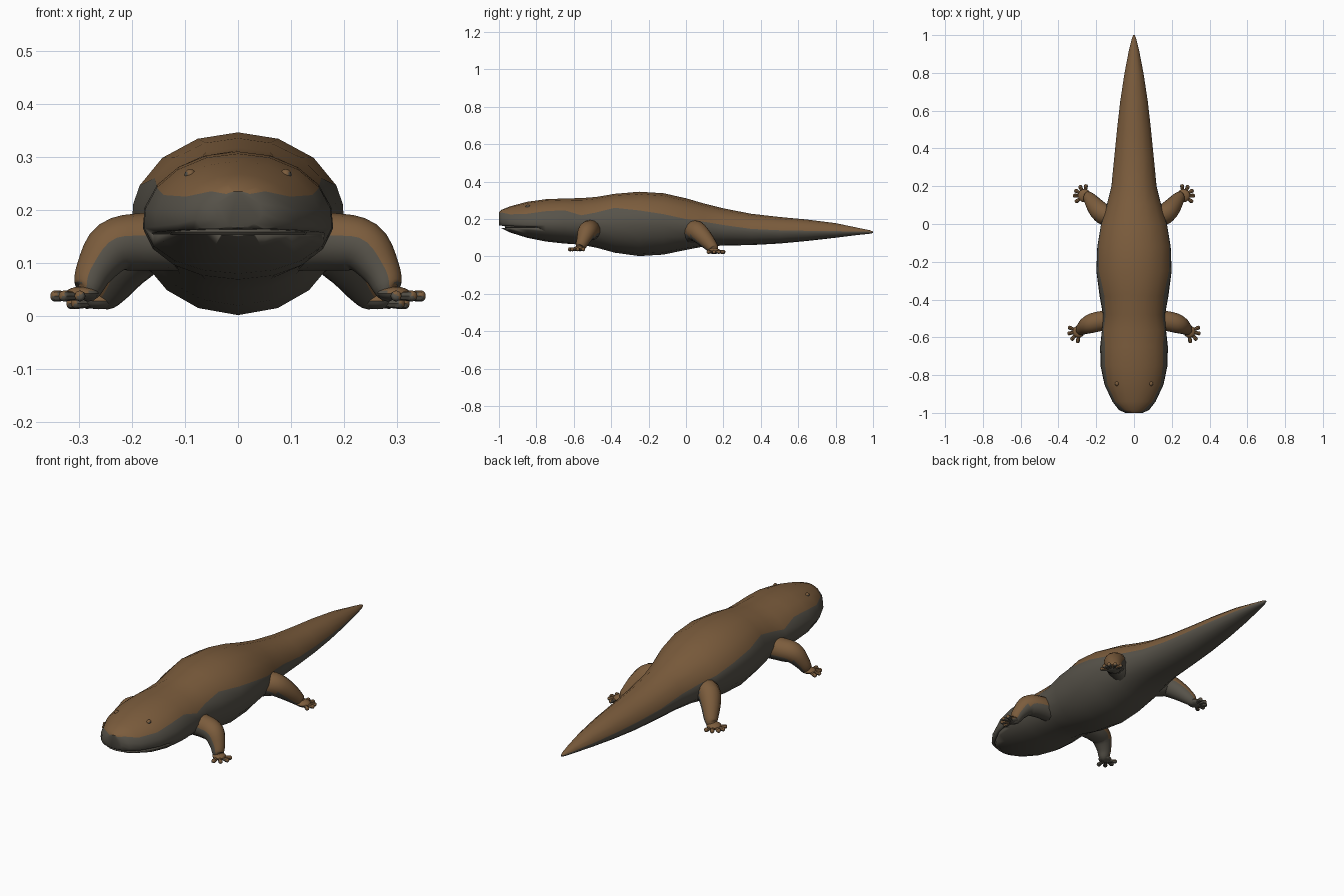
import bpy, bmesh
from math import sin, cos, asin, pi, radians
from mathutils import Vector, Matrix

cube = bpy.data.objects.get("Cube")
if cube:
    bpy.data.objects.remove(cube)


def material(name, colour):
    mat = bpy.data.materials.new(name)
    mat.use_nodes = True
    mat.diffuse_color = (*colour, 1)
    mat.node_tree.nodes["Principled BSDF"].inputs["Base Color"].default_value = (*colour, 1)
    return mat


BROWN = material("brown_back", (0.2, 0.108, 0.046))
GREY = material("grey_belly", (0.095, 0.086, 0.068))


def finish(bm, name, angle=40):
    bmesh.ops.recalc_face_normals(bm, faces=bm.faces)
    mesh = bpy.data.meshes.new(name)
    bm.to_mesh(mesh)
    bm.free()
    mesh.materials.append(BROWN)
    mesh.materials.append(GREY)
    mesh.shade_smooth()
    mesh.set_sharp_from_angle(angle=radians(angle))
    obj = bpy.data.objects.new(name, mesh)
    bpy.context.collection.objects.link(obj)
    return obj


def skin(bm, rings, slot=lambda i: 0):
    """Bridge rings of points into a closed tube."""
    loops = [[bm.verts.new(p) for p in ring] for ring in rings]
    n = len(loops[0])
    for a, b in zip(loops, loops[1:]):
        for i in range(n):
            j = (i + 1) % n
            bm.faces.new((a[i], a[j], b[j], b[i])).material_index = slot(i)
    for end in (loops[0], loops[-1]):
        bm.faces.new(end).material_index = 1


def smooth_path(points, steps=4):
    """Catmull-Rom through (x, y, z, radius) points."""
    pts = [Vector(p) for p in points]
    pts = [pts[0]] + pts + [pts[-1]]
    out = []
    for a, b, c, d in zip(pts, pts[1:], pts[2:], pts[3:]):
        for s in range(steps):
            t = s / steps
            out.append(0.5 * (2 * b + (c - a) * t + (2 * a - 5 * b + 4 * c - d) * t ** 2
                              + (3 * b - a - 3 * c + d) * t ** 3))
    return out + [pts[-1]]


def tube(bm, points, ref, sides=14):
    path = smooth_path(points)
    rings = []
    for i, p in enumerate(path):
        tangent = (path[min(i + 1, len(path) - 1)] - path[max(i - 1, 0)]).to_3d().normalized()
        u = tangent.cross(Vector(ref)).normalized()
        v = tangent.cross(u)
        rings.append([p.to_3d() + p.w * (u * cos(a) + v * sin(a))
                      for a in (2 * pi * k / sides for k in range(sides))])
    skin(bm, rings)


def ellipsoid(bm, centre, size, segments=16):
    m = Matrix.Translation(centre) @ Matrix.Diagonal((*size, 1))
    return bmesh.ops.create_uvsphere(bm, u_segments=segments, v_segments=segments // 2,
                                     radius=1, matrix=m)


# Body, head and tail: y, half width, bottom, widest height, colour edge, top
STATIONS = [
    (-1.0, .045, .167, .195, .23, .235),
    (-.985, .08, .15, .185, .235, .25),
    (-.94, .115, .128, .178, .225, .268),
    (-.85, .157, .1, .175, .228, .292),
    (-.75, .178, .08, .175, .242, .306),
    (-.65, .18, .069, .175, .247, .31),
    (-.56, .17, .063, .175, .22, .312),
    (-.48, .165, .047, .175, .235, .318),
    (-.38, .183, .02, .18, .26, .335),
    (-.25, .2, .002, .185, .246, .346),
    (-.12, .195, .01, .18, .226, .338),
    (0, .175, .035, .165, .2, .311),
    (.1, .145, .054, .15, .185, .282),
    (.2, .12, .058, .14, .168, .257),
    (.35, .105, .061, .135, .147, .228),
    (.5, .09, .069, .13, .14, .211),
    (.65, .073, .083, .13, .137, .197),
    (.8, .05, .1, .13, .135, .178),
    (.92, .027, .115, .13, .134, .153),
    (.98, .012, .121, .13, .132, .141),
    (1.0, .004, .125, .13, .131, .134)]


def section(y, w, low, mid, edge, top):
    b = asin(min(.95, (edge - mid) / (top - mid)))
    q = pi / 2
    angles = [q, b + (q - b) * .67, b + (q - b) * .33, b, b * .4] + \
             [radians(-d) for d in (5, 27, 48, 68, 90)]
    half = [(w * cos(a), y, mid + sin(a) * ((top - mid) if a > 0 else (mid - low)))
            for a in angles]
    return half + [(-x, y, z) for x, y, z in reversed(half[1:-1])]


bm = bmesh.new()
ring_size = len(section(*STATIONS[0]))
skin(bm, [section(*s) for s in STATIONS],
     lambda i: 0 if i < 3 or i >= ring_size - 3 else 1)
body = finish(bm, "body")

# Mouth slit: a thin wedge cut into the snout
bm = bmesh.new()
skin(bm, [[(-.3, y, z - h), (.3, y, z - h), (.3, y, z + h), (-.3, y, z + h)]
          for y, z, h in ((-1.1, .161, .008), (-.79, .155, .001))], lambda i: 1)
cutter = finish(bm, "mouth_cutter")
cutter.hide_render = True
cut = body.modifiers.new("mouth", 'BOOLEAN')
cut.object = cutter
cut.operation = 'DIFFERENCE'
cut.solver = 'EXACT'
bpy.context.view_layer.update()
carved = bpy.data.meshes.new_from_object(
    body.evaluated_get(bpy.context.evaluated_depsgraph_get()))
body.modifiers.clear()
body.data = carved
bpy.data.objects.remove(cutter)

# Tongue closing the inside of the mouth
bm = bmesh.new()
ellipsoid(bm, (0, -.83, .158), (.13, .14, .025), 24)
for f in bm.faces:
    f.material_index = 1
finish(bm, "tongue")

# Legs: path points, palm centre and size, toe angles
LEGS = {
    "front": ([(.1, -.51, .14, .055), (.18, -.515, .14, .054), (.235, -.53, .13, .05),
               (.27, -.55, .085, .036), (.284, -.565, .05, .026), (.295, -.57, .042, .012)],
              (.293, -.57, .043), (.032, .032, .013), (24, -10, -48, -85)),
    "hind": ([(.1, .03, .13, .06), (.165, .055, .135, .056), (.205, .095, .1, .047),
              (.235, .135, .055, .034), (.25, .148, .035, .025), (.265, .15, .03, .012)],
             (.262, .15, .029), (.035, .035, .016), (98, 64, 30, 0, -35)),
}


def leg(name, s, path, palm, size, toes):
    bm = bmesh.new()
    tube(bm, path, (0, 1, 0))
    ellipsoid(bm, palm, size)
    c = Vector(palm) - Vector((0, 0, .005))
    for deg in toes:
        d = Vector((cos(radians(deg)), sin(radians(deg)), 0))
        tube(bm, [(*(c + d * r), w) for r, w in
                  ((.01, .008), (.035, .009), (.052, .0105), (.059, .007), (.061, .001))],
             (0, 0, 1), 8)
    bmesh.ops.recalc_face_normals(bm, faces=bm.faces)
    for f in bm.faces:
        f.material_index = 0 if f.normal.z + .8 * f.normal.x + .2 * f.normal.y > .05 else 1
    bmesh.ops.scale(bm, vec=(s, 1, 1), verts=bm.verts)
    finish(bm, name)


for side, s in (("left", 1), ("right", -1)):
    for end, spec in LEGS.items():
        leg(f"{end}_leg_{side}", s, *spec)
    # Small bulging eye with a grey pupil on its outer side
    bm = bmesh.new()
    ellipsoid(bm, (s * .09, -.845, .266), (.011, .013, .011), 12)
    for f in bm.faces:
        f.material_index = 1 if f.normal.x * s > .7 else 0
    finish(bm, f"eye_{side}")
